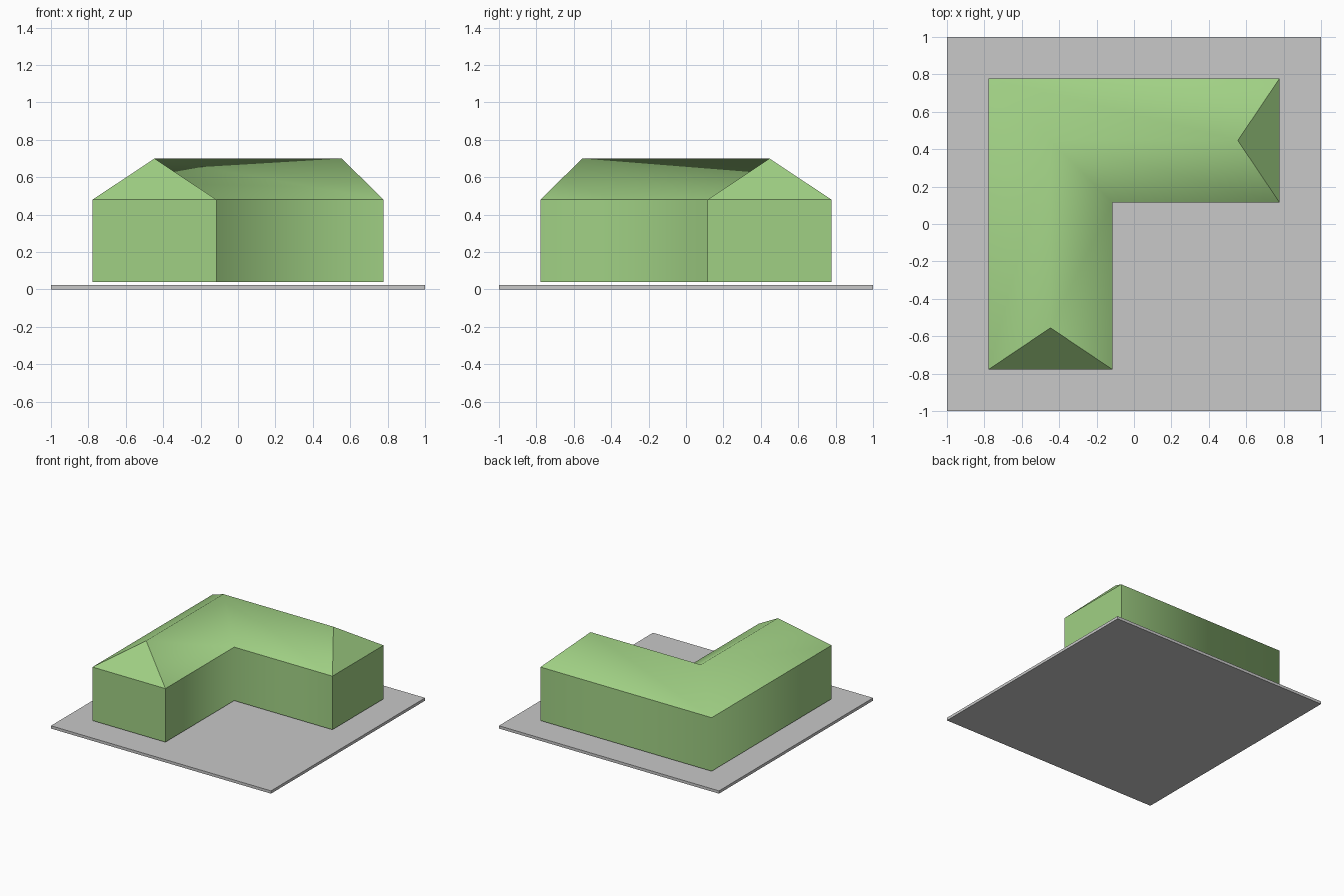
import bpy, bmesh

if "Cube" in bpy.data.objects:
    bpy.data.objects.remove(bpy.data.objects["Cube"])


def material(name, rgb):
    m = bpy.data.materials.new(name)
    m.diffuse_color = (*rgb, 1)
    m.use_nodes = True
    m.node_tree.nodes["Principled BSDF"].inputs["Base Color"].default_value = m.diffuse_color
    return m


green = material("light green", (0.352, 0.631, 0.231))
grey = material("light grey", (0.58, 0.58, 0.58))

# Ground plate
bpy.ops.mesh.primitive_cube_add(size=1, location=(0, 0, 0.0115))
plate = bpy.context.object
plate.name = "base_plate"
plate.scale = (2, 2, 0.023)
bpy.ops.object.transform_apply(location=False, rotation=False, scale=True)
plate.data.materials.append(grey)

# L-shaped house: one cross-section at the front end, the corner and the right end
OUT, IN, MID = 0.778, 0.115, 0.4465     # distances of outer wall, inner wall, ridge
FLOOR, EAVE, RIDGE, HIP = 0.04, 0.48, 0.70, 0.555
section = [(OUT, FLOOR), (OUT, EAVE), (MID, RIDGE), (IN, EAVE), (IN, FLOOR)]

bm = bmesh.new()


def ring(place):
    return [bm.verts.new(place(d, z)) for d, z in section]


def end(z):
    return HIP if z == RIDGE else OUT   # the ridge stops short to form a hip


front = ring(lambda d, z: (-d, -end(z), z))
corner = ring(lambda d, z: (-d, d, z))
right = ring(lambda d, z: (end(z), d, z))

# Long walls, roof slopes and underside
for a, b in ((front, corner), (corner, right)):
    for i in range(5):
        j = (i + 1) % 5
        f = bm.faces.new((a[i], a[j], b[j], b[i]))
        f.smooth = i < 4
# Flat end walls and hip triangles
for r in (front, right):
    bm.faces.new((r[0], r[1], r[3], r[4]))
    bm.faces.new((r[1], r[2], r[3]))
bmesh.ops.recalc_face_normals(bm, faces=bm.faces[:])

# Keep eaves, floor edges and ends sharp; wall corners, ridge and valley stay soft
rings = (front, corner, right)
soft = {frozenset((corner[i], corner[i + 1])) for i in range(4)}
soft |= {frozenset((a[2], b[2])) for a, b in ((front, corner), (corner, right))}
for e in bm.edges:
    e.smooth = frozenset(e.verts) in soft

mesh = bpy.data.meshes.new("house")
bm.to_mesh(mesh)
bm.free()
mesh.materials.append(green)
house = bpy.data.objects.new("house", mesh)
bpy.context.collection.objects.link(house)
